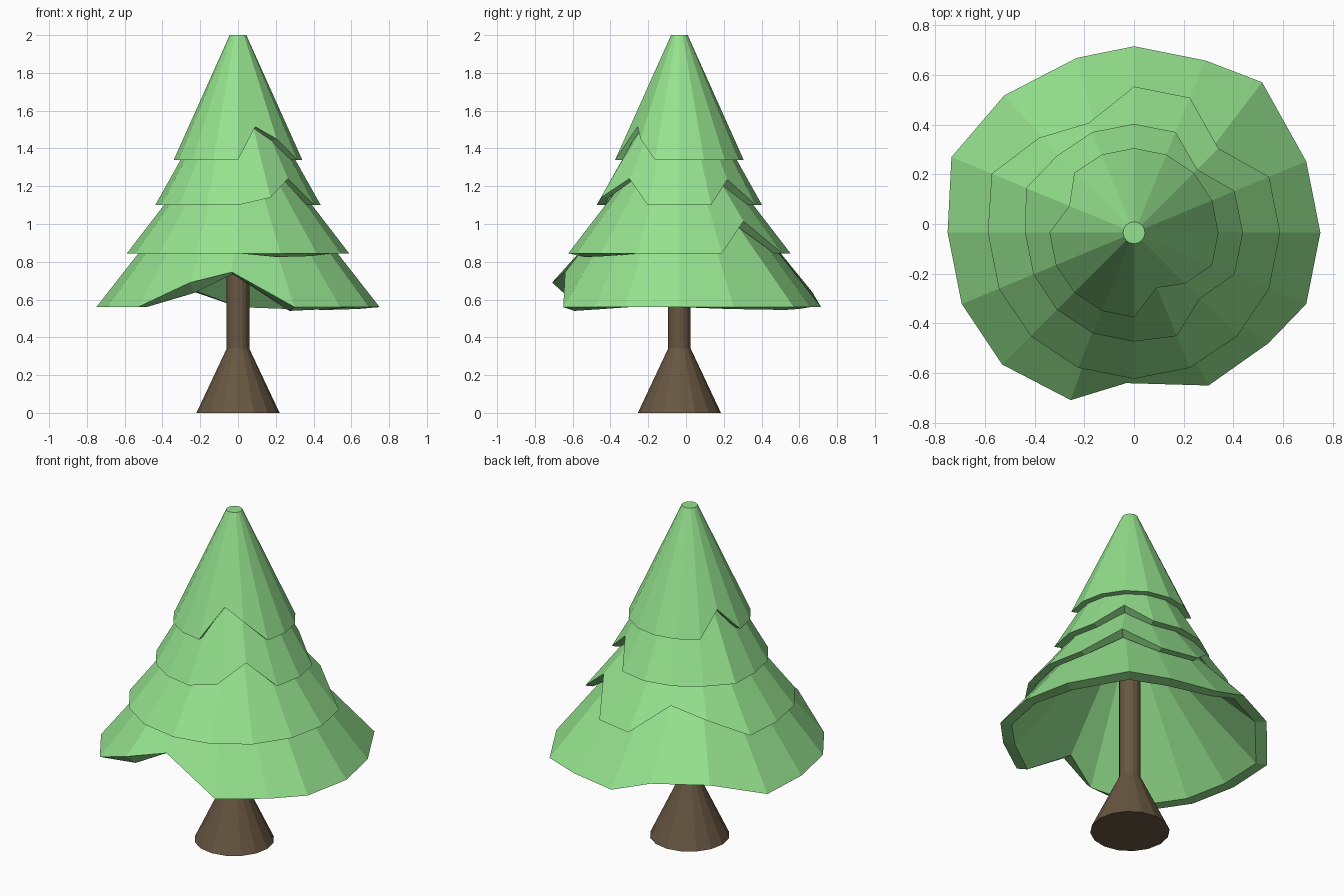
import bpy, bmesh
from math import cos, sin, tau, radians

if "Cube" in bpy.data.objects:
    bpy.data.objects.remove(bpy.data.objects["Cube"])

SIDES = 16
CY = -0.035  # tree axis


def material(name, rgb):
    m = bpy.data.materials.new(name)
    m.diffuse_color = (*rgb, 1)
    m.use_nodes = True
    m.node_tree.nodes["Principled BSDF"].inputs["Base Color"].default_value = m.diffuse_color
    return m


def loft(name, rings, mat):
    """Skin a stack of rings (each a list of (radius, z, twist) per side), capping both ends."""
    bm = bmesh.new()
    loops = []
    for ring in rings:
        loop = []
        for i, (r, z, twist) in enumerate(ring):
            a = tau * i / SIDES + radians(twist)
            loop.append(bm.verts.new((r * cos(a), CY + r * sin(a), z)))
        loops.append(loop)
    for a, b in zip(loops, loops[1:]):
        for i in range(SIDES):
            j = (i + 1) % SIDES
            bm.faces.new((a[i], a[j], b[j], b[i]))
    bm.faces.new(loops[0])
    bm.faces.new(loops[-1])
    bmesh.ops.recalc_face_normals(bm, faces=bm.faces)
    mesh = bpy.data.meshes.new(name)
    bm.to_mesh(mesh)
    bm.free()
    obj = bpy.data.objects.new(name, mesh)
    bpy.context.collection.objects.link(obj)
    mesh.materials.append(mat)
    return obj


def flat(r, z):
    return [(r, z, 0)] * SIDES


def tier(name, top, hem, inner_top, inset, drops, nicks):
    """Hollow skirt: outer cone, uneven hem, rim and underside.
    nicks = {side: (r, z, twist)}; drops = {side: how far the inner rim hangs}."""
    outer = [nicks.get(i, (*hem, 0)) for i in range(SIDES)]
    rim = [(r - inset, z - drops.get(i, 0), t) for i, (r, z, t) in enumerate(outer)]
    loft(name, [flat(*top), outer, rim, flat(*inner_top)], green)


green = material("needles", (0.30, 0.76, 0.27))
brown = material("bark", (0.14, 0.095, 0.055))

# Trunk with flared foot
loft("trunk", [flat(0.22, 0), flat(0.06, 0.34), flat(0.06, 1.25)], brown)

# Foliage skirts, bottom to top
tier("foliage_bottom", (0.32, 1.11), (0.75, 0.56), (0.22, 1.08), 0.065,
     {1: 0.01, 2: 0.015, 3: 0.01, 11: 0.055, 12: 0.01, 13: 0.02, 14: 0.01}, {
         2: (0.795, 0.56, 4.6), 5: (0.74, 0.64, -4.4), 6: (0.76, 0.65, -1.6),
         7: (0.795, 0.56, 0), 11: (0.72, 0.69, 1.8), 12: (0.606, 0.745, -3),
         13: (0.684, 0.56, 3.5), 14: (0.70, 0.56, 5.5)})
tier("foliage_lower", (0.20, 1.35), (0.588, 0.845), (0.14, 1.30), 0.045,
     {2: 0.03, 13: 0.02, 14: 0.015}, {
         2: (0.48, 1.015, 0), 5: (0.478, 1.0, 0), 6: (0.54, 0.94, 0), 7: (0.62, 0.845, 0)})
tier("foliage_upper", (0.18, 1.56), (0.438, 1.10), (0.13, 1.50), 0.045,
     {2: 0.025}, {
         2: (0.36, 1.235, 0), 7: (0.47, 1.10, 0), 13: (0.45, 1.14, 0), 14: (0.375, 1.24, 0)})
tier("foliage_top", (0.044, 2.0), (0.34, 1.34), (0.08, 1.75), 0.045,
     {13: 0.01, 14: 0.01}, {
         7: (0.282, 1.475, 0), 13: (0.24, 1.515, 0), 14: (0.29, 1.45, 0)})
